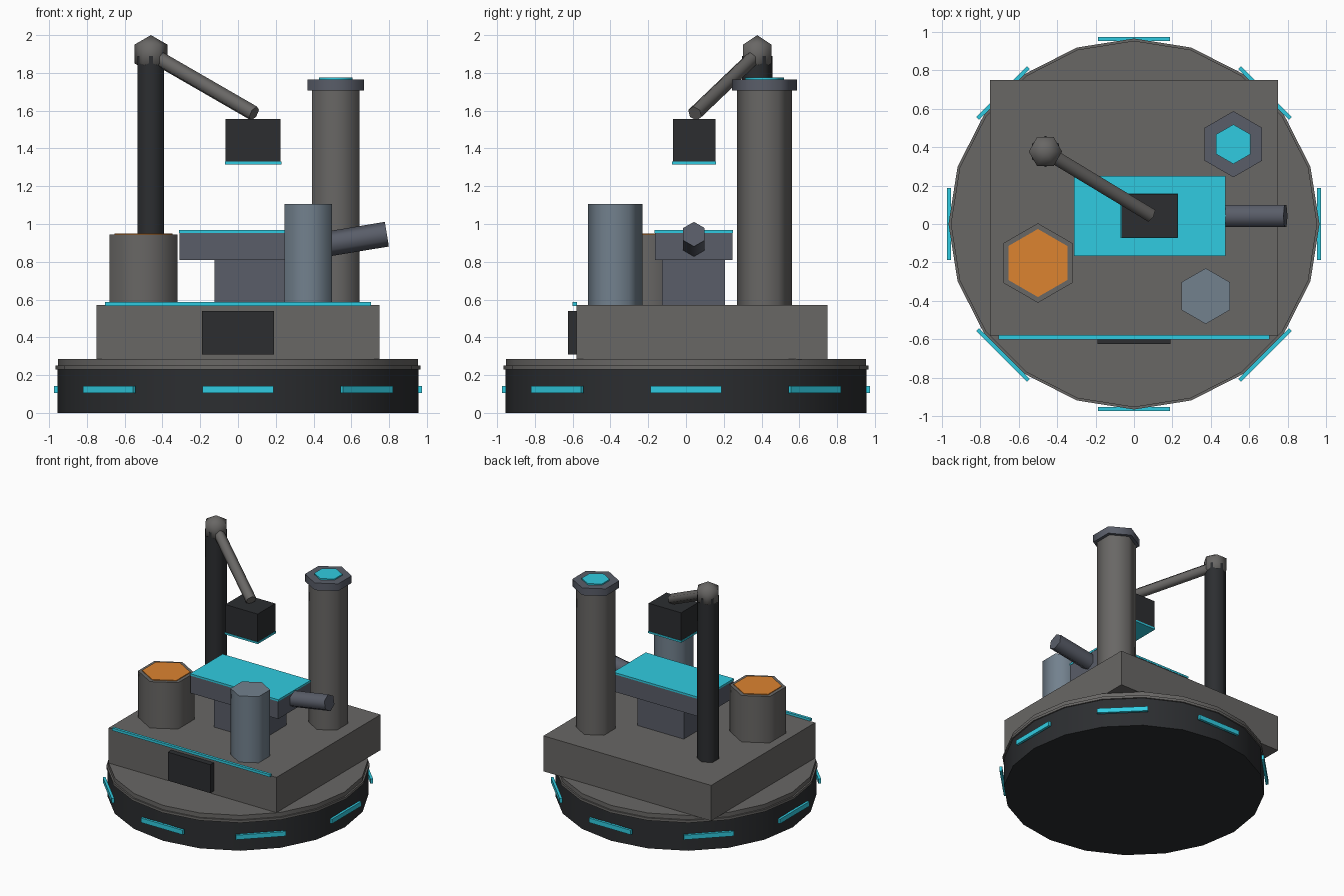
import bpy
from math import radians, sin, cos, pi
from mathutils import Vector

if "Cube" in bpy.data.objects:
    bpy.data.objects.remove(bpy.data.objects["Cube"])


def mat(name, rgb):
    m = bpy.data.materials.new(name)
    m.diffuse_color = (*rgb, 1)
    m.use_nodes = True
    m.node_tree.nodes["Principled BSDF"].inputs["Base Color"].default_value = m.diffuse_color
    return m


CYAN = mat("cyan_light", (0.03, 0.6, 0.75))
DARK = mat("dark_metal", (0.025, 0.027, 0.03))
STEEL = mat("warm_steel", (0.14, 0.135, 0.13))
SLATE = mat("slate", (0.1, 0.11, 0.14))
TANK = mat("tank_blue", (0.17, 0.22, 0.27))
ORANGE = mat("orange_fluid", (0.72, 0.23, 0.03))


def finish(name, m, smooth=True):
    o = bpy.context.object
    o.name = name
    o.data.materials.append(m)
    if smooth:
        bpy.ops.object.shade_smooth_by_angle(angle=radians(65))
    return o


def box(name, m, x, y, z, rot=0):
    # axis-aligned box from (min, max) ranges
    bpy.ops.mesh.primitive_cube_add(size=1)
    o = finish(name, m, False)
    o.location = [(r[0] + r[1]) / 2 for r in (x, y, z)]
    o.scale = [r[1] - r[0] for r in (x, y, z)]
    return o


def rod(name, m, a, b, r, sides=6):
    # prism between two points, one corner facing up or +y
    a, b = Vector(a), Vector(b)
    bpy.ops.mesh.primitive_cylinder_add(vertices=sides, radius=r, depth=(b - a).length)
    o = finish(name, m)
    o.location = (a + b) / 2
    if abs(b.x - a.x) > 1e-5:
        o.rotation_euler = (b - a).to_track_quat('Z', 'Y').to_euler()
    return o


def post(name, m, x, y, z0, z1, r, sides=6):
    return rod(name, m, (x, y, z0), (x, y, z1), r, sides)


# round base with rim
post("base_disc", DARK, 0, 0, 0, 0.235, 0.955, 20)
post("base_rim", STEEL, 0, 0, 0.23, 0.25, 0.965, 20)
post("base_top", STEEL, 0, 0, 0.25, 0.285, 0.953, 20)

# eight light strips around the base
for i in range(8):
    a = i * pi / 4
    s = box("base_light", CYAN, (-0.01, 0.01), (-0.187, 0.187), (0.105, 0.142))
    s.location.x, s.location.y = 0.963 * cos(a), 0.963 * sin(a)
    s.rotation_euler.z = a

# platform with front trim and panel
box("platform", STEEL, (-0.75, 0.75), (-0.58, 0.75), (0.283, 0.57))
box("front_trim", CYAN, (-0.705, 0.705), (-0.6, -0.578), (0.567, 0.588))
box("front_panel", DARK, (-0.19, 0.19), (-0.625, -0.575), (0.31, 0.54))

# work table with glowing top and side pipe
box("table_pedestal", SLATE, (-0.125, 0.29), (-0.127, 0.207), (0.56, 0.82))
box("table_block", SLATE, (-0.31, 0.475), (-0.165, 0.247), (0.81, 0.952))
box("table_top", CYAN, (-0.312, 0.477), (-0.167, 0.249), (0.952, 0.967))
rod("side_pipe", SLATE, (0.4, 0.042, 0.882), (0.788, 0.042, 0.946), 0.066)

# fluid vat
post("vat", STEEL, -0.5, -0.203, 0.56, 0.945, 0.207)
post("vat_fluid", ORANGE, -0.5, -0.203, 0.935, 0.951, 0.177)

# tank and tall chimney
post("tank", TANK, 0.373, -0.375, 0.56, 1.105, 0.145)
post("chimney", STEEL, 0.517, 0.415, 0.56, 1.72, 0.145)
post("chimney_cap", SLATE, 0.517, 0.415, 1.707, 1.765, 0.172)
post("chimney_light", CYAN, 0.517, 0.415, 1.755, 1.775, 0.103)

# crane: mast, joint, arm and hanging tool head
post("mast", DARK, -0.461, 0.377, 0.56, 1.89, 0.081)
bpy.ops.mesh.primitive_uv_sphere_add(segments=6, ring_count=3, radius=0.1,
                                     location=(-0.461, 0.377, 1.9),
                                     rotation=(0, 0, pi / 6))
finish("mast_joint", STEEL)
rod("arm", STEEL, (-0.461, 0.377, 1.9), (0.085, 0.047, 1.585), 0.041)
box("tool_head", DARK, (-0.065, 0.225), (-0.07, 0.155), (1.325, 1.555))
box("tool_light", CYAN, (-0.069, 0.229), (-0.074, 0.159), (1.315, 1.33))
